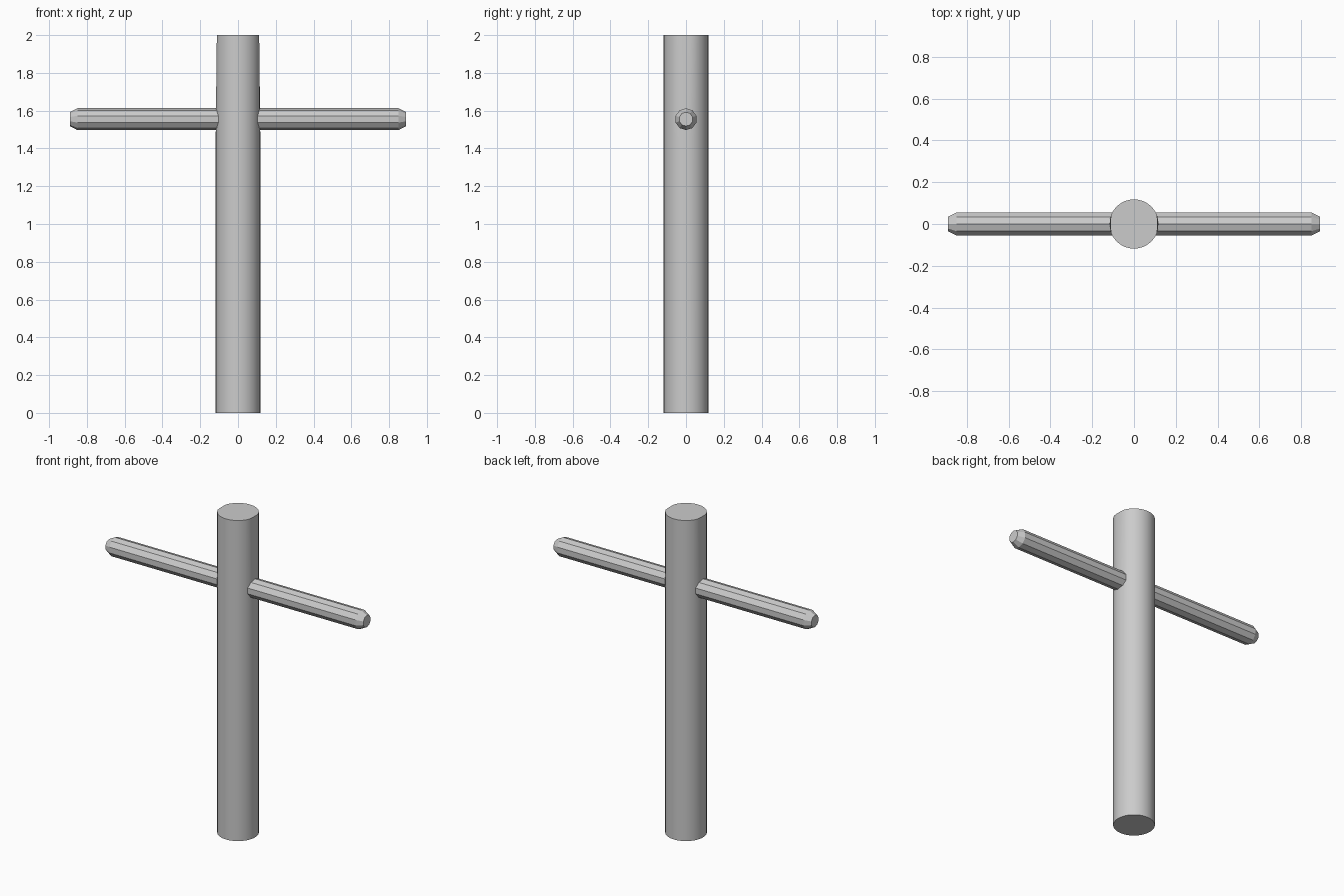
import bpy, bmesh, math

if "Cube" in bpy.data.objects:
    bpy.data.objects.remove(bpy.data.objects["Cube"])

grey = bpy.data.materials.new("plain grey")
grey.diffuse_color = (0.6, 0.6, 0.6, 1)
grey.use_nodes = True
grey.node_tree.nodes["Principled BSDF"].inputs["Base Color"].default_value = grey.diffuse_color


def loft(name, rings, smooth_angle):
    """Skin a list of vertex rings and cap both ends."""
    bm = bmesh.new()
    loops = [[bm.verts.new(p) for p in ring] for ring in rings]
    n = len(loops[0])
    for a, b in zip(loops, loops[1:]):
        for i in range(n):
            j = (i + 1) % n
            bm.faces.new((a[i], a[j], b[j], b[i]))
    bm.faces.new(loops[0][::-1])
    bm.faces.new(loops[-1])
    bmesh.ops.recalc_face_normals(bm, faces=bm.faces)
    mesh = bpy.data.meshes.new(name)
    bm.to_mesh(mesh)
    bm.free()
    mesh.materials.append(grey)
    obj = bpy.data.objects.new(name, mesh)
    bpy.context.collection.objects.link(obj)
    bpy.ops.object.select_all(action='DESELECT')
    bpy.context.view_layer.objects.active = obj
    obj.select_set(True)
    bpy.ops.object.shade_smooth_by_angle(angle=math.radians(smooth_angle))
    return obj


def circle(r, n, start=0.0):
    return [(r * math.cos(start + math.tau * i / n),
             r * math.sin(start + math.tau * i / n)) for i in range(n)]


# Upright post, its sides very slightly flattened above the crossbar
post_rings = []
for z, limit in ((0, 0.118), (1.47, 0.118), (1.83, 0.114), (2, 0.112)):
    post_rings.append([(max(-limit, min(limit, x)), y, z)
                       for x, y in circle(0.118, 32)])
loft("post", post_rings, 35)

# Faceted crossbar with bevelled tips
bar_rings = []
for x, r in ((-0.89, 0.037), (-0.85, 0.058), (0.85, 0.058), (0.89, 0.037)):
    bar_rings.append([(x, y, 1.555 + z) for y, z in circle(r, 10, math.pi / 10)])
loft("crossbar", bar_rings, 20)
